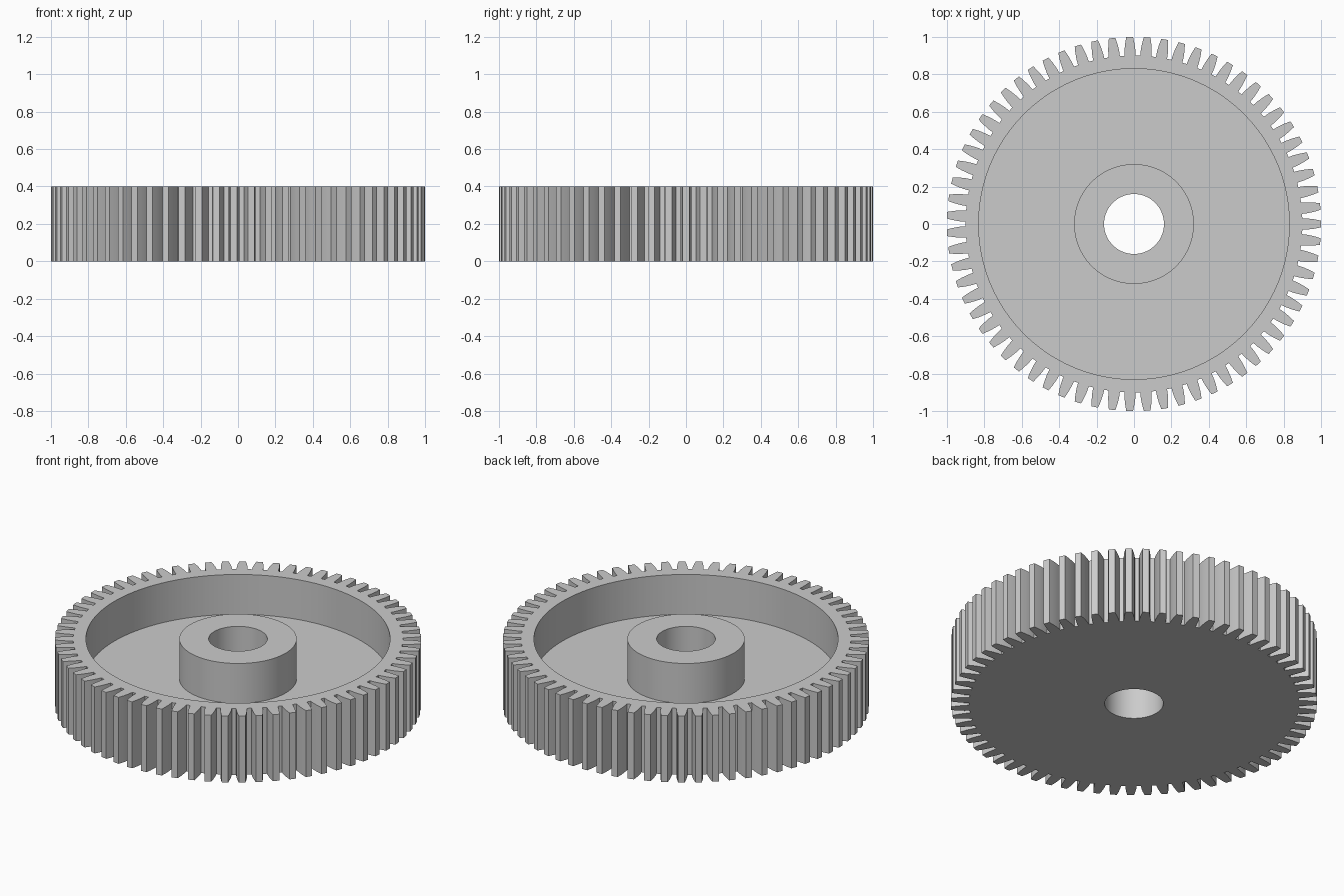
import bpy
import bmesh
from math import cos, sin, tau, radians

if "Cube" in bpy.data.objects:
    bpy.data.objects.remove(bpy.data.objects["Cube"], do_unlink=True)

# Main sizes
TEETH = 67
HEIGHT = 0.4
FLOOR = 0.16
RIM_INNER = 0.83
HUB = 0.32
BORE = 0.16

# Half tooth flank: (radius, half width as a fraction of the tooth pitch)
FLANK = [(0.9, 0.36), (0.93, 0.335), (0.965, 0.275), (1.0, 0.19)]
TOOTH = [(r, -w) for r, w in FLANK] + [(r, w) for r, w in reversed(FLANK)]

# Whole toothed outline as (radius, angle)
OUTLINE = [(r, (i + w) * tau / TEETH) for i in range(TEETH) for r, w in TOOTH]


def ring(bm, z, radius=None):
    """One loop of vertices: a circle, or the toothed outline if no radius."""
    return [bm.verts.new(((radius or r) * cos(a), (radius or r) * sin(a), z))
            for r, a in OUTLINE]


def bridge(bm, lower, upper):
    n = len(lower)
    for i in range(n):
        j = (i + 1) % n
        bm.faces.new((lower[i], lower[j], upper[j], upper[i]))


# Gear body: teeth, rim, recessed web, hub and bore in one closed section
bm = bmesh.new()
loops = [
    ring(bm, 0),
    ring(bm, HEIGHT),
    ring(bm, HEIGHT, RIM_INNER),
    ring(bm, FLOOR, RIM_INNER),
    ring(bm, FLOOR, HUB),
    ring(bm, HEIGHT, HUB),
    ring(bm, HEIGHT, BORE),
    ring(bm, 0, BORE),
]
for a, b in zip(loops, loops[1:] + loops[:1]):
    bridge(bm, a, b)
bmesh.ops.recalc_face_normals(bm, faces=bm.faces)

mesh = bpy.data.meshes.new("spur_gear")
bm.to_mesh(mesh)
bm.free()
gear = bpy.data.objects.new("spur_gear", mesh)
bpy.context.collection.objects.link(gear)

# Plain grey
grey = bpy.data.materials.new("plain_grey")
grey.use_nodes = True
colour = (0.6, 0.6, 0.6, 1)
grey.diffuse_color = colour
grey.node_tree.nodes["Principled BSDF"].inputs["Base Color"].default_value = colour
mesh.materials.append(grey)

# Smooth round walls, sharp edges
bpy.ops.object.select_all(action="DESELECT")
gear.select_set(True)
bpy.context.view_layer.objects.active = gear
bpy.ops.object.shade_smooth_by_angle(angle=radians(30))
